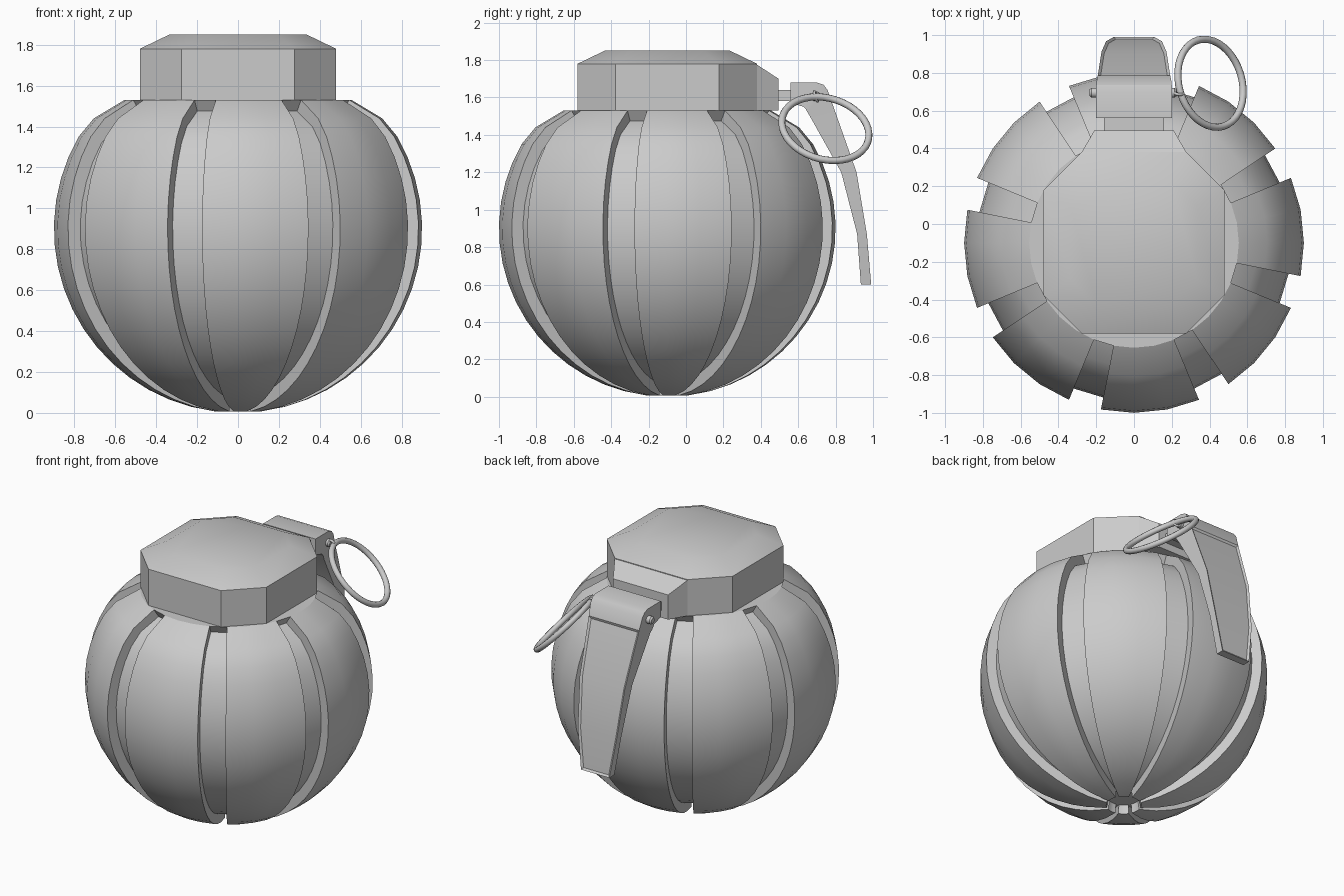
import bpy, bmesh, math
from mathutils import Vector

if "Cube" in bpy.data.objects:
    bpy.data.objects.remove(bpy.data.objects["Cube"])

CY = -0.1  # body axis offset in y


def make(name, bm, smooth=35):
    bmesh.ops.recalc_face_normals(bm, faces=bm.faces)
    me = bpy.data.meshes.new(name)
    bm.to_mesh(me)
    bm.free()
    ob = bpy.data.objects.new(name, me)
    bpy.context.collection.objects.link(ob)
    bpy.ops.object.select_all(action='DESELECT')
    ob.select_set(True)
    bpy.context.view_layer.objects.active = ob
    bpy.ops.object.shade_smooth_by_angle(angle=math.radians(smooth))
    return ob


def loft(bm, rings):
    """Skin equal-length closed rings and cap both ends."""
    rows = [[bm.verts.new(p) for p in r] for r in rings]
    n = len(rows[0])
    sides = []
    for a, b in zip(rows, rows[1:]):
        sides.append([bm.faces.new((a[i], a[(i + 1) % n], b[(i + 1) % n], b[i])) for i in range(n)])
    bm.faces.new(rows[0])
    bm.faces.new(rows[-1])
    return sides


# Body: 32-sided sphere, every fourth segment sunk as a groove
R, SEG, DEPTH = 0.9, 32, 0.065
outer = [(R * math.cos(math.radians(a)), 0.9 + R * math.sin(math.radians(a)))
         for a in [-83] + list(range(-75, 31, 7))]
outer += [(0.705, 1.44), (0.555, 1.53)]
k = 1 - DEPTH / R
inner = [(r * k, 0.9 + (z - 0.9) * k) for r, z in outer[:-1]] + [(0.52, 1.475)]
inner[0] = (outer[0][0] * 0.92, 0.065)
bm = bmesh.new()


def grid(profile):
    return [[bm.verts.new((r * math.cos(2 * math.pi * i / SEG),
                           CY + r * math.sin(2 * math.pi * i / SEG), z))
             for i in range(SEG)] for r, z in profile]


P, Q = grid(outer), grid(inner)
top = len(outer) - 1
for i in range(SEG):
    j = (i + 1) % SEG
    groove = i % 4 == 2
    S = Q if groove else P
    for a in range(top):
        bm.faces.new((S[a][i], S[a][j], S[a + 1][j], S[a + 1][i]))
        if groove:
            for c in (i, j):
                bm.faces.new((P[a][c], P[a + 1][c], Q[a + 1][c], Q[a][c]))
    e = top if groove else 0
    bm.faces.new((P[e][i], P[e][j], Q[e][j], Q[e][i]))
bm.faces.new(P[top])
bm.faces.new(Q[0])
bmesh.ops.delete(bm, geom=[v for v in bm.verts if not v.link_faces], context='VERTS')
make("body", bm, 30)


# Cap: chamfered octagon
def octagon(h, c, z):
    pts = [(c, -h), (h, -c), (h, c), (c, h), (-c, h), (-h, c), (-h, -c), (-c, -h)]
    return [(x, CY + y, z) for x, y in pts]


bm = bmesh.new()
loft(bm, [octagon(0.48, 0.277, 1.53), octagon(0.48, 0.277, 1.78), octagon(0.335, 0.193, 1.85)])
make("cap", bm, 35)

# Rear shoulder of the cap, tapering towards the hinge
bm = bmesh.new()
loft(bm, [[(-w, y, 1.53), (w, y, 1.53), (w, y, z), (-w, y, z)]
          for y, w, z in [(0.2, 0.277, 1.775), (0.38, 0.277, 1.775), (0.495, 0.21, 1.70)]])
make("cap_shoulder", bm, 20)

# Hinge tongue
bm = bmesh.new()
loft(bm, [[(-0.16, y, 1.58), (0.16, y, 1.58), (0.16, y, 1.64), (-0.16, y, 1.64)]
          for y in (0.45, 0.62)])
make("hinge_tongue", bm)

# Lever: outer (y, z), inner (y, z), half width
sections = [
    ((0.56, 1.68), (0.56, 1.57), 0.2),
    ((0.70, 1.68), (0.63, 1.55), 0.2),
    ((0.735, 1.668), (0.642, 1.535), 0.2),
    ((0.757, 1.64), (0.65, 1.52), 0.198),
    ((0.785, 1.56), (0.665, 1.495), 0.192),
    ((0.912, 1.20), (0.83, 1.20), 0.172),
    ((0.967, 0.87), (0.915, 0.87), 0.148),
    ((0.99, 0.60), (0.935, 0.60), 0.108),
]
bm = bmesh.new()
sides = loft(bm, [[(-w, *o), (w, *o), (w, *i), (-w, *i)] for o, i, w in sections])
bmesh.ops.recalc_face_normals(bm, faces=bm.faces)
bmesh.ops.inset_region(bm, faces=[s[0] for s in sides[4:]], thickness=0.014, depth=-0.01,
                       use_even_offset=True)
make("lever", bm, 25)


# Hinge pin
bm = bmesh.new()
loft(bm, [[(x, 0.695 + r * math.cos(t * math.pi / 8), 1.605 + r * math.sin(t * math.pi / 8))
           for t in range(16)]
          for x, r in [(-0.235, 0.018), (-0.225, 0.026), (0.215, 0.026), (0.225, 0.018)]])
make("hinge_pin", bm)


# Pull ring and the small eye that holds it
def torus(name, loc, normal, major, minor, n):
    bpy.ops.mesh.primitive_torus_add(
        location=loc, rotation=Vector(normal).to_track_quat('Z', 'Y').to_euler(),
        major_radius=major, minor_radius=minor, major_segments=n, minor_segments=10)
    ob = bpy.context.object
    ob.name = name
    bpy.ops.object.shade_smooth_by_angle(angle=math.radians(60))


torus("pull_ring", (0.405, 0.745, 1.433), (0.686, 0.2, 0.698), 0.238, 0.019, 40)
torus("pin_eye", (0.232, 0.695, 1.605), (0.2, 0.9, 0.3), 0.026, 0.008, 16)
